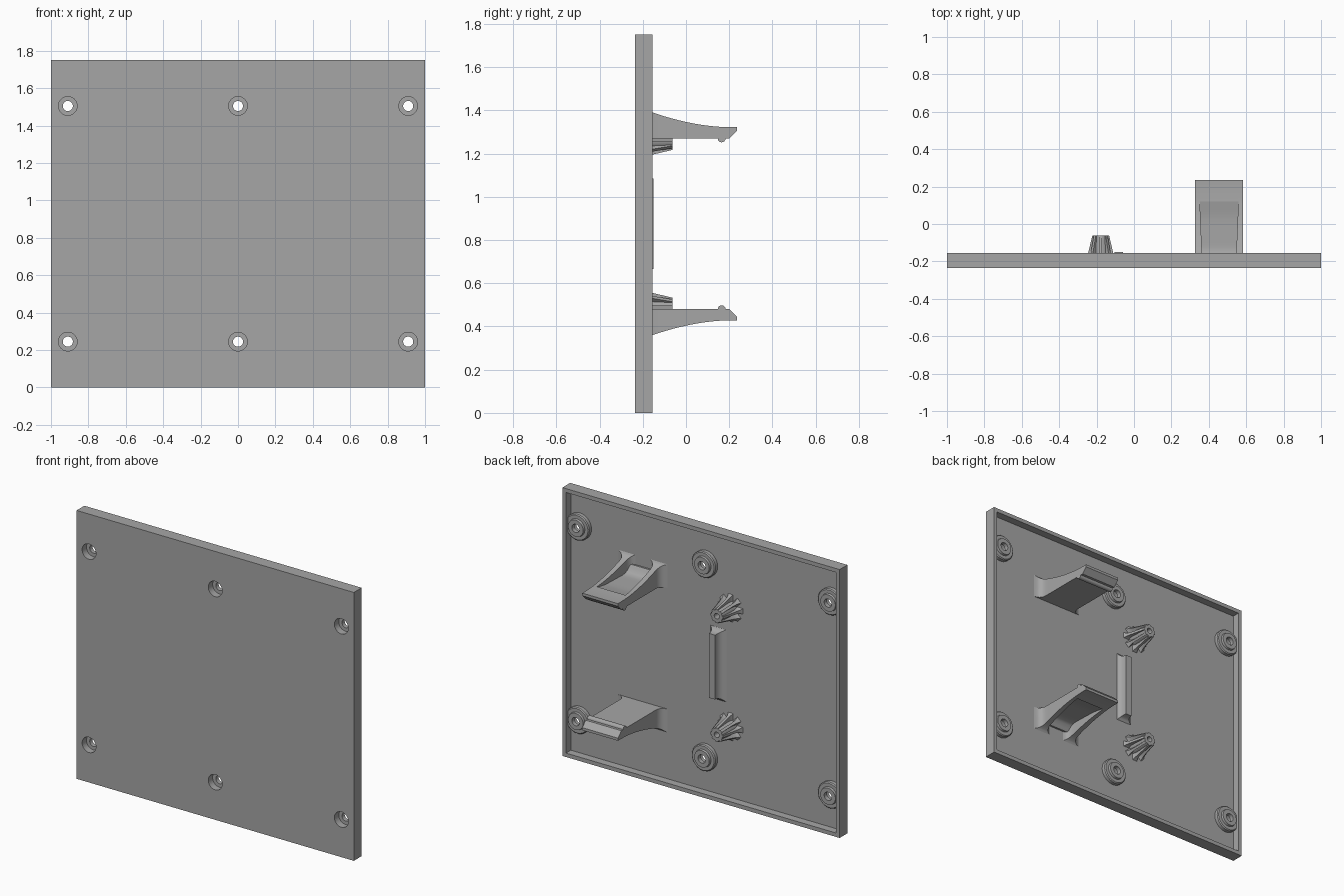
import bpy, bmesh, math
from mathutils import Matrix, Vector

cube = bpy.data.objects.get("Cube")
if cube:
    bpy.data.objects.remove(cube, do_unlink=True)

grey = bpy.data.materials.new("plain grey")
grey.use_nodes = True
colour = (0.38, 0.38, 0.38, 1)
grey.diffuse_color = colour
grey.node_tree.nodes["Principled BSDF"].inputs["Base Color"].default_value = colour

FRONT, RIM, FLOOR = -0.235, -0.155, -0.205
HEIGHT = 1.75


def finish(bm, name, smooth=True):
    bmesh.ops.recalc_face_normals(bm, faces=bm.faces)
    mesh = bpy.data.meshes.new(name)
    bm.to_mesh(mesh)
    bm.free()
    mesh.materials.append(grey)
    ob = bpy.data.objects.new(name, mesh)
    bpy.context.collection.objects.link(ob)
    if smooth:
        bpy.ops.object.select_all(action="DESELECT")
        ob.select_set(True)
        bpy.context.view_layer.objects.active = ob
        bpy.ops.object.shade_smooth_by_angle(angle=math.radians(32))
    return ob


def loft(bm, rings, closed=False):
    """Skin a list of equal point rings; cap the ends unless closed."""
    loops = [[bm.verts.new(p) for p in ring] for ring in rings]
    pairs = list(zip(loops, loops[1:]))
    if closed:
        pairs.append((loops[-1], loops[0]))
    else:
        bm.faces.new(loops[0])
        bm.faces.new(loops[-1])
    n = len(loops[0])
    for a, b in pairs:
        for i in range(n):
            j = (i + 1) % n
            bm.faces.new((a[i], a[j], b[j], b[i]))


def circle(r, x, y, z, n=40):
    return [(x + r * math.cos(2 * math.pi * i / n), y,
             z + r * math.sin(2 * math.pi * i / n)) for i in range(n)]


def mirrored(z, low):
    return HEIGHT - z if low else z


def ease(y):
    """Quarter-round flare, 1 at the recess floor and 0 at the rim level."""
    t = min(max((y - FLOOR) / (RIM - FLOOR), 0), 1)
    return 1 - math.sqrt(1 - (1 - t) ** 2)


# Tray: a slab with a shallow recess behind a narrow rim
bm = bmesh.new()
bmesh.ops.create_cube(bm, size=1)
for v in bm.verts:
    v.co = Vector((v.co.x * 2, RIM if v.co.y > 0 else FRONT, (v.co.z + 0.5) * HEIGHT))
back = [f for f in bm.faces if f.calc_center_median().y > RIM - 0.001]
bmesh.ops.inset_region(bm, faces=back, thickness=0.036)
pocket = bmesh.ops.extrude_face_region(bm, geom=back)
bmesh.ops.delete(bm, geom=back, context="FACES_ONLY")
for v in pocket["geom"]:
    if isinstance(v, bmesh.types.BMVert):
        v.co.y = FLOOR
tray = finish(bm, "tray", smooth=False)

# Counterbored screw bosses, with a cutter for the front openings
holes = [(x, z) for x in (-0.91, 0, 0.91) for z in (0.245, 1.505)]
cut = bmesh.new()
profile = [(0.05, -0.21), (0.085, -0.21), (0.085, -0.182), (0.079, -0.176),
           (0.057, -0.176), (0.054, -0.162), (0.027, -0.162),
           (0.027, -0.19), (0.05, -0.19)]
for x, z in holes:
    loft(cut, [circle(0.05, x, y, z) for y in (-0.3, -0.195)])
    bm = bmesh.new()
    loft(bm, [circle(r, x, y, z) for r, y in profile], closed=True)
    finish(bm, "screw_boss")
cutter = finish(cut, "hole_cutter", smooth=False)
cutter.hide_render = True
cutter.hide_set(True)
mod = tray.modifiers.new("holes", "BOOLEAN")
mod.object = cutter
mod.operation = "DIFFERENCE"
mod.solver = "EXACT"
bpy.context.view_layer.update()
cut_mesh = bpy.data.meshes.new_from_object(
    tray.evaluated_get(bpy.context.evaluated_depsgraph_get()))
tray.modifiers.clear()
tray.data = cut_mesh
bpy.data.objects.remove(cutter, do_unlink=True)


# Clip arms: tapering channel with two side ribs, chamfered tip and a bead
def clip_section(y, low):
    half = 0.129 + 0.05 * ease(y)
    t = min(max((0.2 - y) / (0.2 - RIM), 0), 1.2)
    top = 1.322 + 0.068 * t ** 1.8 + 0.015 * ease(y)
    bottom = 1.27 + max(0, y - 0.2)
    if y < 0.12:
        rib = 0.026 + 0.025 * max(0, (0.12 - y) / 0.3) * 0.5 + 0.085 * ease(y)
        web = min(top - 0.0005, 1.322 + 0.05 * ease(y - 0.02))
        web -= 0.012 * min(1, (0.12 - y) / 0.08)
    else:
        rib, web = 0.028, top
    inner = half - rib
    pts = [(-half, bottom), (half, bottom), (half, top), (inner, top),
           (inner, web), (-inner, web), (-inner, top), (-half, top)]
    return [(0.455 + x, y, mirrored(z, low)) for x, z in pts]


stations = [FLOOR - 0.005, FLOOR, -0.2, -0.193, -0.183, -0.17, RIM]
stations += [RIM + 0.03 * i for i in range(1, 10)] + [0.119, 0.12, 0.16, 0.2, 0.235]
for low in (False, True):
    side = "lower" if low else "upper"
    bm = bmesh.new()
    loft(bm, [clip_section(y, low) for y in sorted(stations)])
    bmesh.ops.remove_doubles(bm, verts=bm.verts, dist=0.0001)
    finish(bm, side + "_clip_arm")
    bm = bmesh.new()
    bmesh.ops.create_cone(
        bm, cap_ends=True, segments=24, radius1=0.018, radius2=0.018, depth=0.258,
        matrix=Matrix.Translation((0.455, 0.165, mirrored(1.27, low)))
        @ Matrix.Rotation(math.pi / 2, 4, "Y"))
    finish(bm, side + "_clip_bead")

# Ribbed locating posts: hollow core with flaring fins
TIP = -0.062
for low in (False, True):
    side = "lower" if low else "upper"
    cx, cz = -0.178, mirrored(1.262, low)
    bm = bmesh.new()
    core = [(0.05, FLOOR - 0.005), (0.04, TIP), (0.018, TIP), (0.018, FLOOR - 0.005)]
    loft(bm, [circle(r, cx, y, cz, 32) for r, y in core], closed=True)
    finish(bm, side + "_post_core")
    bm = bmesh.new()
    for k in range(8):
        c, s = math.cos(k * math.pi / 4), math.sin(k * math.pi / 4)
        rings = []
        for y in (FLOOR - 0.003, -0.195, -0.18, RIM, -0.11, TIP):
            r = 0.045 + 0.022 * (TIP - y) / (TIP - RIM) + 0.012 * ease(y)
            w = 0.008 + 0.012 * ease(y)
            rings.append([(cx + a * c - b * s, y, cz + a * s + b * c)
                          for a, b in ((0.03, -w), (r, -w), (r, w), (0.03, w))])
        loft(bm, rings)
    finish(bm, side + "_post_fins")

# Raised bar with flared foot
bm = bmesh.new()
rings = []
for y in (FLOOR - 0.003, -0.198, -0.19, -0.18, -0.168, RIM, -0.15):
    f = ease(y)
    x0, x1 = -0.105 - 0.05 * f, -0.06 + 0.03 * f
    z0, z1 = 0.665 - 0.03 * f, 1.085 + 0.03 * f
    rings.append([(x0, y, z0), (x1, y, z0), (x1, y, z1), (x0, y, z1)])
loft(bm, rings)
finish(bm, "raised_bar")
